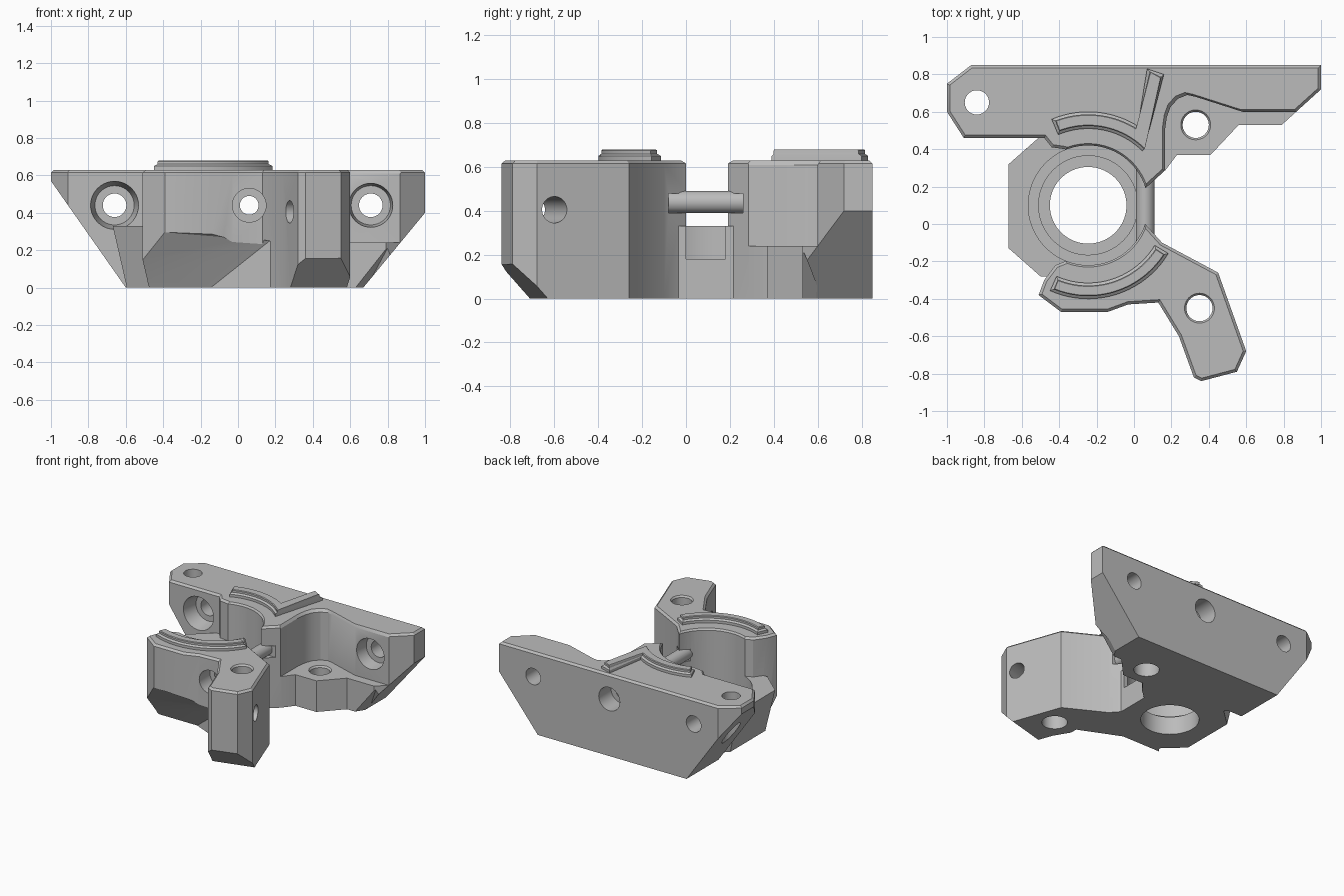
import bpy, bmesh
from math import radians, cos, sin
from mathutils import Vector

if "Cube" in bpy.data.objects:
    bpy.data.objects.remove(bpy.data.objects["Cube"])

TOP = 0.63
BX, BY = -0.245, 0.10      # bore centre

grey = bpy.data.materials.new("plain grey")
grey.use_nodes = True
grey.diffuse_color = (0.5, 0.5, 0.5, 1)
grey.node_tree.nodes["Principled BSDF"].inputs["Base Color"].default_value = (0.5, 0.5, 0.5, 1)


def finish(bm, name):
    bmesh.ops.recalc_face_normals(bm, faces=bm.faces)
    me = bpy.data.meshes.new(name)
    bm.to_mesh(me)
    bm.free()
    me.materials.append(grey)
    ob = bpy.data.objects.new(name, me)
    bpy.context.collection.objects.link(ob)
    return ob


def loft(name, levels, planes=(), chamfer=0):
    """Stack outlines given as (z, points); trim by planes; chamfer the top rim."""
    bm = bmesh.new()
    rings = [[bm.verts.new((x, y, z)) for x, y in pts] for z, pts in levels]
    n = len(rings[0])
    bm.faces.new(rings[0])
    bm.faces.new(rings[-1])
    for a, b in zip(rings, rings[1:]):
        for i in range(n):
            j = (i + 1) % n
            bm.faces.new((a[i], a[j], b[j], b[i]))
    bmesh.ops.recalc_face_normals(bm, faces=bm.faces)
    for co, no in planes:
        geom = bm.verts[:] + bm.edges[:] + bm.faces[:]
        bmesh.ops.bisect_plane(bm, geom=geom, plane_co=co, plane_no=no, clear_outer=True)
        bmesh.ops.holes_fill(bm, edges=[e for e in bm.edges if e.is_boundary], sides=0)
    if chamfer:
        z = levels[-1][0]
        rim = [e for e in bm.edges if all(v.co.z > z - 0.001 for v in e.verts)]
        bmesh.ops.bevel(bm, geom=rim, offset=chamfer, segments=1, affect='EDGES')
    return finish(bm, name)


def hull(name, pts):
    bm = bmesh.new()
    for p in pts:
        bm.verts.new(p)
    bmesh.ops.convex_hull(bm, input=bm.verts[:])
    return finish(bm, name)


def box(name, x0, x1, y0, y1, z0, z1):
    return hull(name, [(x, y, z) for x in (x0, x1) for y in (y0, y1) for z in (z0, z1)])


def rod(name, a, b, r, r2=None, seg=40):
    a, b = Vector(a), Vector(b)
    bm = bmesh.new()
    bmesh.ops.create_cone(bm, cap_ends=True, segments=seg, radius1=r,
                          radius2=r2 or r, depth=(b - a).length)
    turn = (b - a).to_track_quat('Z', 'Y').to_matrix()
    bmesh.ops.rotate(bm, verts=bm.verts, matrix=turn)
    bmesh.ops.translate(bm, verts=bm.verts, vec=(a + b) / 2)
    return finish(bm, name)


def combine(ob, others, operation):
    bpy.context.view_layer.objects.active = ob
    for o in others:
        o.hide_render = True
        m = ob.modifiers.new("cut", 'BOOLEAN')
        m.operation, m.solver, m.object = operation, 'EXACT', o
        bpy.ops.object.modifier_apply(modifier=m.name)
        bpy.data.objects.remove(o)


def arc(r, a0, a1, n=20):
    angles = [radians(a0 + (a1 - a0) * i / n) for i in range(n + 1)]
    return [(BX + r * cos(a), BY + r * sin(a)) for a in angles]


# Back plate with rear jaw; its ends slope inwards below
back_plan = [(-1, .6), (-.91, .46), (-.48, .46), (-.44, .41), (-.37, .4), (-.2, .3),
             (.06, .19), (.17, .29), (.23, .37), (.41, .37), (.56, .53), (.79, .53),
             (1, .72), (1, .85), (-.87, .85), (-1, .75)]
body = loft("clamp_body", [(0, back_plan), (TOP, back_plan)],
            [((-.6, 0, 0), (-.57, 0, -.4)), ((.67, 0, 0), (.4, 0, -.33))], .015)

# Recessed ledge at the right of the plate, with a flared rim
pocket = [(.165, .2), (.165, .5), (.175, .57), (.195, .625), (.235, .67), (.285, .69),
          (.33, .68), (.58, .6), (1.1, .6), (1.1, .2)]
flared = [(x - .02, y + .02) for x, y in pocket]
ledge_cut = loft("ledge_cut", [(.24, pocket), (TOP - .02, pocket), (TOP + .01, flared)])
under_cut = hull("under_cut", [(.57, .5, -.05), (.66, .64, -.05), (.81, .53, .23),
                               (.9, .4, -.05), (.9, .64, -.05), (.9, .4, .23)])
combine(body, [ledge_cut, under_cut], 'DIFFERENCE')

# Front jaw and arm
front_plan = [(.06, 0), (.15, -.1), (.45, -.26), (.6, -.68), (.55, -.79), (.36, -.84),
              (.32, -.82), (.24, -.6), (.13, -.42), (-.03, -.43), (-.14, -.47),
              (-.39, -.47), (-.51, -.38), (-.48, -.3), (-.42, -.22), (-.37, -.2), (-.2, -.1)]
front = loft("front_jaw", [(0, front_plan), (TOP, front_plan)],
             [((.45, -.82, .16), (.042, -.155, -.15))], .015)
slope = [(-.7, -.28, -.02), (-.17, -.28, -.02), (.17, -.43, .25), (.17, -.43, -.02),
         (-.2, -.49, .3), (-.7, -.49, .32)]
front_slope = hull("front_slope", slope + [(x, -.8, z) for x, y, z in slope])
combine(front, [front_slope], 'DIFFERENCE')

# Low base joining the two jaws
base_plan = [(-.67, -.13), (-.67, .32), (-.5, .47), (.09, .47), (.09, -.28), (-.5, -.28)]
base_foot = [(.09 + (x - .09) * .9, .1 + (y - .1) * .95) for x, y in base_plan]
base = loft("base", [(0, base_foot), (.33, base_plan)])
combine(body, [front, base], 'UNION')

# Stepped bore and the slot between the jaws
cuts = [rod("bore", (BX, BY, .18), (BX, BY, 1), .32, seg=72),
        rod("bore_rim", (BX, BY, TOP - .02), (BX, BY, TOP + .02), .315, .345, 72),
        rod("bore_step", (BX, BY, .14), (BX, BY, .3), .265, seg=72),
        rod("bore_through", (BX, BY, -.1), (BX, BY, .3), .205, seg=72),
        box("slot", -.1, .3, 0, .18, .18, 1),
        box("slot_wide", -.2, .2, -.08, .26, .39, .48)]

# Screw holes through the plate, with counterbores
Z = .44
cuts += [rod("left_screw", (-.66, .3, Z), (-.66, 1, Z), .063),
         rod("left_counterbore", (-.66, .4, Z), (-.66, .58, Z), .14, .105),
         rod("right_screw", (.71, .3, Z), (.71, 1, Z), .063),
         rod("right_counterbore", (.71, .58, Z), (.71, .7, Z), .12, .105),
         rod("clamp_screw", (.06, -.6, Z), (.06, 1, Z), .05),
         rod("clamp_counterbore_front", (.06, -.6, Z), (.06, -.3, Z), .09),
         rod("clamp_counterbore_back", (.06, .7, Z), (.06, 1, Z), .09)]

# Upright holes and the cross hole in the arm
for x, y, r, low in ((-.84, .65, .065, .065), (.33, .53, .07, .09), (.35, -.45, .07, .09)):
    cuts.append(rod("upright_hole", (x, y, -.1), (x, y, 1), r))
    if low > r:
        cuts.append(rod("upright_counterbore", (x, y, -.1), (x, y, .12), low))
for x, y, z in ((.33, .53, .24), (.35, -.45, TOP)):
    cuts.append(rod("hole_rim", (x, y, z - .02), (x, y, z + .02), .065, .095))
cuts.append(rod("arm_hole", (.08, -.766, .405), (.87, -.498, .405), .06))
combine(body, cuts, 'DIFFERENCE')


# Raised ribs on top of the jaws
def back_rib_plan(d):
    leg = [(.07 + d, .83 - d), (.16 - d, .80 - d)]
    return arc(.5 - d, 113 - d * 120, 58) + leg + arc(.41 + d, 45, 113 - d * 120)


def front_rib_plan(d):
    a, b = 246 + d * 120, 329 - d * 120
    return arc(.5 - d, a, b) + arc(.415 + d, b, a)


parts = [body]
for name, plan in (("back_rib", back_rib_plan), ("front_rib", front_rib_plan)):
    steps = ((TOP - .01, 0), (.65, 0), (.66, .014), (.675, .014), (.68, .019))
    parts.append(loft(name, [(z, plan(d)) for z, d in steps]))

# Smooth the round walls, keep edges sharp
for ob in bpy.context.selected_objects:
    ob.select_set(False)
for ob in parts:
    ob.select_set(True)
bpy.context.view_layer.objects.active = body
bpy.ops.object.shade_smooth_by_angle(angle=radians(25))
